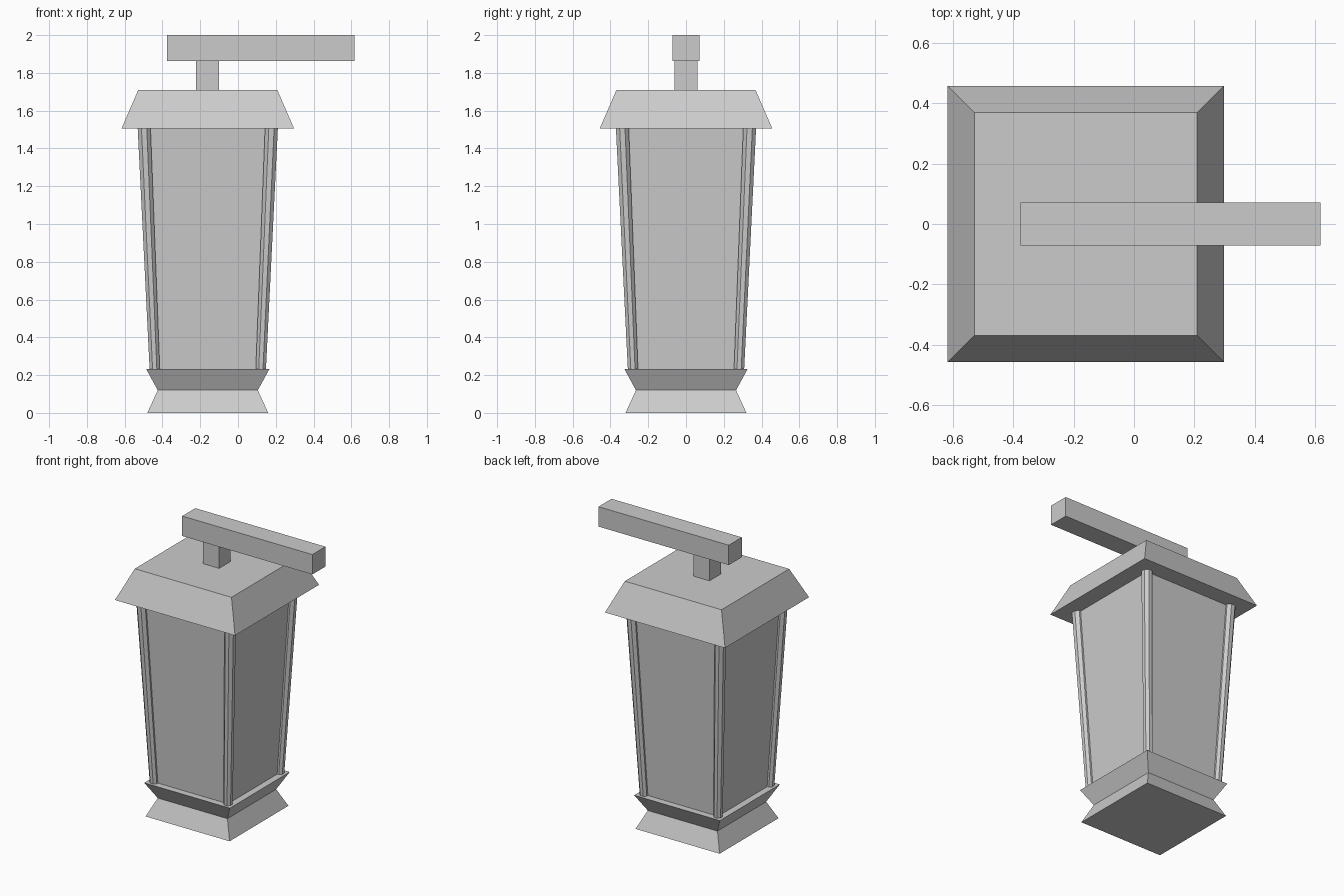
import bpy
from math import cos, sin, pi, sqrt

if "Cube" in bpy.data.objects:
    bpy.data.objects.remove(bpy.data.objects["Cube"])

CX = -0.16  # lantern axis


def loft(name, rings):
    """Closed flat-faced solid through rings of (x, y, z, radius-list of offsets)."""
    n = len(rings[0])
    verts = [p for r in rings for p in r]
    faces = [tuple(range(n))[::-1], tuple(range(len(verts) - n, len(verts)))]
    for k in range(len(rings) - 1):
        for i in range(n):
            j = (i + 1) % n
            faces.append((k * n + i, k * n + j, (k + 1) * n + j, (k + 1) * n + i))
    me = bpy.data.meshes.new(name)
    me.from_pydata(verts, [], faces)
    ob = bpy.data.objects.new(name, me)
    bpy.context.collection.objects.link(ob)
    return ob


def ring(x, y, z, half, sides=4):
    """Regular polygon with flats facing the axes; half = centre to flat."""
    r = half / cos(pi / sides)
    return [(x + r * cos((2 * i + 1) * pi / sides),
             y + r * sin((2 * i + 1) * pi / sides), z) for i in range(sides)]


def square_stack(name, profile):
    return loft(name, [ring(CX, 0, z, h) for h, z in profile])


def box(name, x0, x1, hy, z0, z1):
    return loft(name, [[(x0, -hy, z), (x1, -hy, z), (x1, hy, z), (x0, hy, z)]
                       for z in (z0, z1)])


# Waisted base, tapered glass body and roof
square_stack("base", [(0.32, 0), (0.265, 0.12), (0.326, 0.232)])
square_stack("glass_body", [(0.28, 0.232), (0.34, 1.505)])
square_stack("roof", [(0.457, 1.505), (0.368, 1.71)])

# Leaning octagonal corner posts
for sx, side in ((-1, "left"), (1, "right")):
    for sy, end in ((-1, "front"), (1, "back")):
        loft(f"{end}_{side}_post",
             [ring(CX + sx * c, sy * c, z, r, 8)
              for c, r, z in ((0.281, 0.027, 0.232), (0.337, 0.034, 1.505))])

# Hanging stem and wall arm
box("stem", -0.222, -0.1, 0.062, 1.71, 1.863)
box("arm", -0.375, 0.616, 0.071, 1.863, 2.0)
